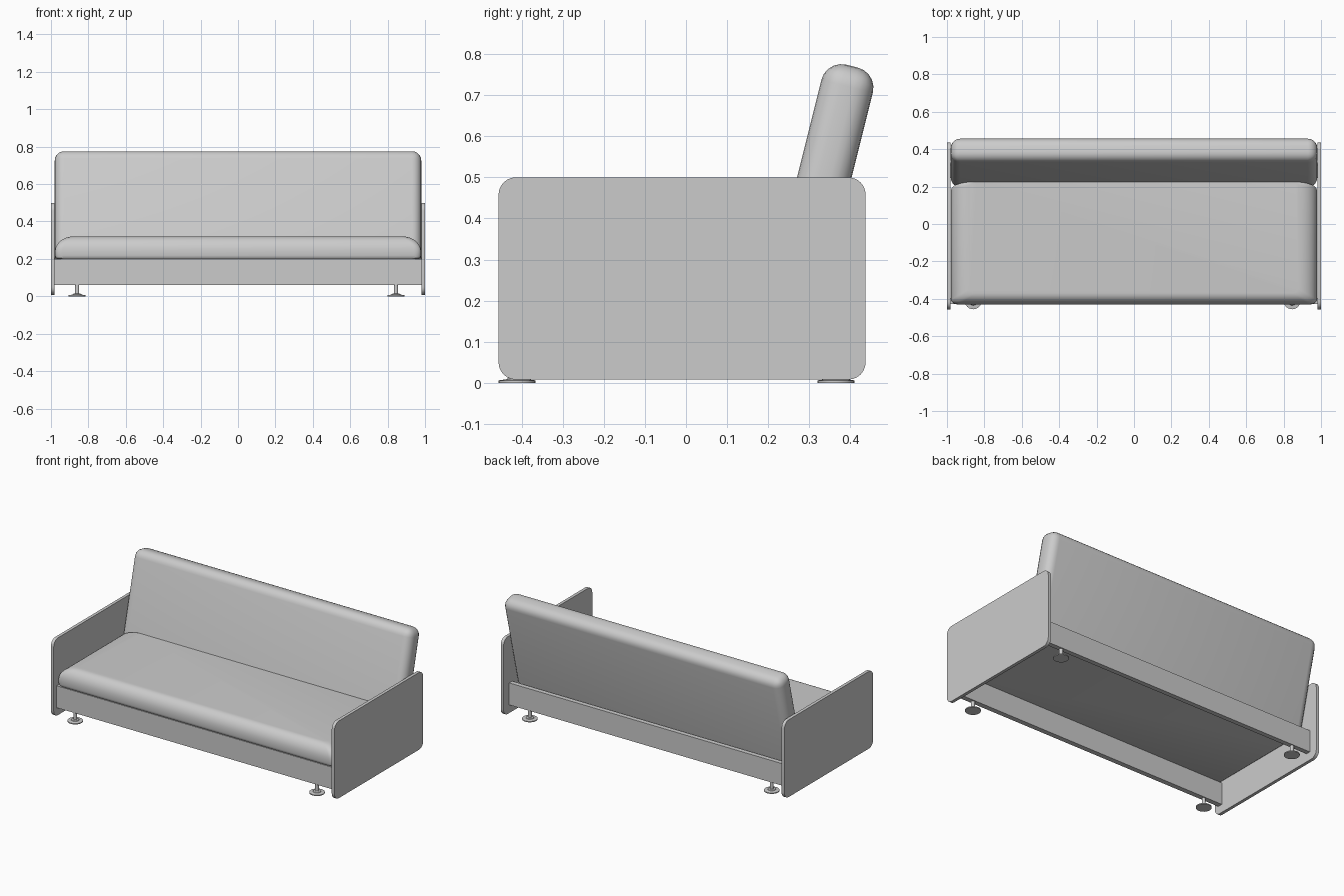
import bpy, bmesh, math
from mathutils import Matrix

if "Cube" in bpy.data.objects:
    bpy.data.objects.remove(bpy.data.objects["Cube"])


def finish(name, bm, smooth=True):
    bmesh.ops.recalc_face_normals(bm, faces=bm.faces)
    mesh = bpy.data.meshes.new(name)
    bm.to_mesh(mesh)
    bm.free()
    ob = bpy.data.objects.new(name, mesh)
    bpy.context.collection.objects.link(ob)
    if smooth:
        bpy.ops.object.select_all(action='DESELECT')
        ob.select_set(True)
        bpy.context.view_layer.objects.active = ob
        bpy.ops.object.shade_smooth_by_angle(angle=math.radians(35))
    return ob


def box(x0, x1, y0, y1, z0, z1):
    bm = bmesh.new()
    bmesh.ops.create_cube(bm, size=1)
    for v in bm.verts:
        v.co = ((x0 + x1) / 2 + v.co.x * (x1 - x0),
                (y0 + y1) / 2 + v.co.y * (y1 - y0),
                (z0 + z1) / 2 + v.co.z * (z1 - z0))
    return bm


def rounded_rect(u0, u1, v0, v1, r, n=6):
    pts = []
    for k, (cu, cv) in enumerate([(u1 - r, v1 - r), (u0 + r, v1 - r),
                                  (u0 + r, v0 + r), (u1 - r, v0 + r)]):
        for i in range(n + 1):
            a = math.pi / 2 * (k + i / n)
            pts.append((cu + r * math.cos(a), cv + r * math.sin(a)))
    return pts


def loft(rings):
    bm = bmesh.new()
    loops = [[bm.verts.new(p) for p in ring] for ring in rings]
    n = len(loops[0])
    for a, b in zip(loops, loops[1:]):
        for i in range(n):
            j = (i + 1) % n
            bm.faces.new((a[i], a[j], b[j], b[i]))
    bm.faces.new(loops[0])
    bm.faces.new(loops[-1])
    return bm


# Side panels with rounded corners
outline = rounded_rect(-0.456, 0.437, 0.008, 0.5, 0.042)
for side, name in ((-1, "left_side_panel"), (1, "right_side_panel")):
    finish(name, loft([[(side * x, y, z) for y, z in outline] for x in (0.98, 1.0)]))

# Front and back rails
finish("front_rail", box(-0.98, 0.98, -0.427, -0.395, 0.06, 0.2), False)
finish("back_rail", box(-0.98, 0.98, 0.35, 0.38, 0.06, 0.2), False)

# Seat cushion: elliptical rounding on the ends and front, straight slanted back
HX, Y0 = 0.978, -0.43
plan = rounded_rect(-1, 1, 0, 1, 0.04)
levels = [(0.2, 0.14), (0.206, 0.04), (0.218, 0)]
for i in range(9):
    a = math.pi / 2 * i / 8
    levels.append((0.24 + 0.08 * math.sin(a), 1 - math.cos(a)))
rings = []
for z, inset in levels:
    front, back = Y0 + 0.06 * inset, 0.146 + 0.25 * z
    rings.append([((HX - 0.1 * inset) * u, front + (back - front) * v, z)
                  for u, v in rounded_rect(-1, 1, 0, 1, 0.04)])
finish("seat_cushion", loft(rings))

# Leaning backrest cushion, rounded everywhere except its bottom
bm = box(-0.98, 0.98, -0.0645, 0.0645, 0, 0.588)
edges = [e for e in bm.edges if max(v.co.z for v in e.verts) > 0.1]
bmesh.ops.bevel(bm, geom=edges, offset=0.05, segments=5, profile=0.5, affect='EDGES')
bm.transform(Matrix.Translation((0, 0.2615, 0.2)) @ Matrix.Rotation(-math.atan(0.25), 4, 'X'))
finish("backrest_cushion", bm)

# Four disc feet on thin stems
profile = [(0.045, 0), (0.045, 0.006), (0.024, 0.009), (0.022, 0.013), (0.011, 0.015), (0.011, 0.062)]
for x, xn in ((-0.86, "left"), (0.845, "right")):
    for y, yn in ((-0.411, "front"), (0.365, "back")):
        finish(f"{yn}_{xn}_foot", loft(
            [[(x + r * math.cos(k * math.pi / 12), y + r * math.sin(k * math.pi / 12), z)
              for k in range(24)] for r, z in profile]))
